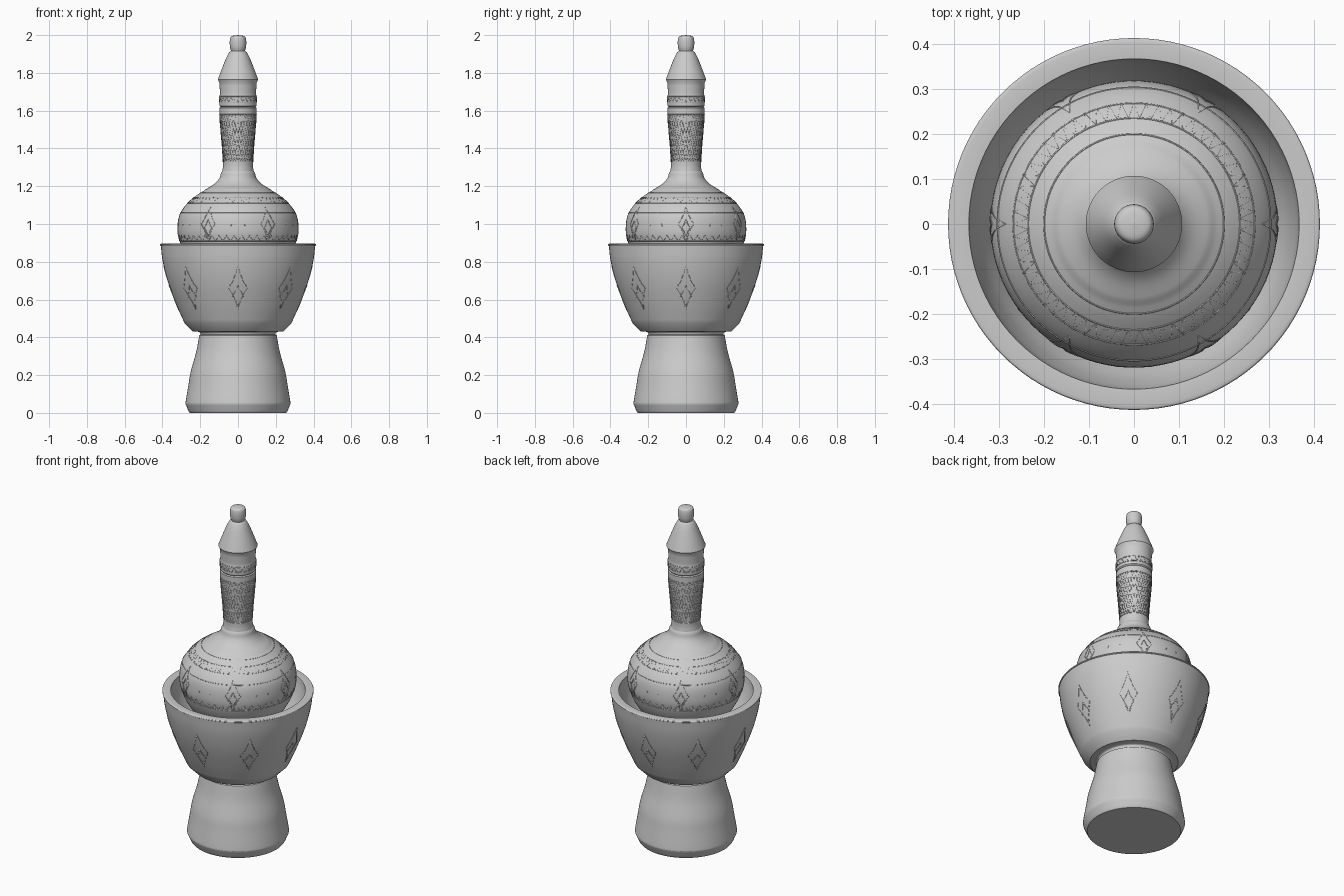
import bpy
import math
from mathutils import Vector

cube = bpy.data.objects.get("Cube")
if cube:
    bpy.data.objects.remove(cube)

TAU = 2 * math.pi
SIDES = 96

grey = bpy.data.materials.new("stone grey")
grey.use_nodes = True
colour = (0.6, 0.6, 0.6, 1)
grey.diffuse_color = colour
grey.node_tree.nodes["Principled BSDF"].inputs["Base Color"].default_value = colour


def smooth_run(points, steps=5):
    """Catmull-Rom curve through one smooth run of (radius, z) points."""
    pts = [Vector(p) for p in points]
    if len(pts) < 3:
        return pts
    ext = [2 * pts[0] - pts[1]] + pts + [2 * pts[-1] - pts[-2]]
    out = []
    for a, b, c, d in zip(ext, ext[1:], ext[2:], ext[3:]):
        for i in range(steps):
            t = i / steps
            out.append(0.5 * (2 * b + (c - a) * t + (2 * a - 5 * b + 4 * c - d) * t ** 2
                              + (3 * b - a - 3 * c + d) * t ** 3))
    return out + [pts[-1]]


def profile(*runs):
    """Join smooth runs; a crease is left where two runs meet."""
    out = []
    for run in runs:
        for p in smooth_run(run):
            if not out or (p - out[-1]).length > 1e-4:
                out.append(p)
    return out


def lathe(name, prof):
    verts, rings, faces = [], [], []
    for r, z in prof:
        if r < 1e-4:
            rings.append([len(verts)] * SIDES)
            verts.append((0, 0, z))
        else:
            rings.append(range(len(verts), len(verts) + SIDES))
            verts += [(r * math.cos(TAU * k / SIDES), r * math.sin(TAU * k / SIDES), z)
                      for k in range(SIDES)]
    for lo, hi in zip(rings, rings[1:]):
        for k in range(SIDES):
            n = (k + 1) % SIDES
            faces.append(list(dict.fromkeys((lo[k], lo[n], hi[n], hi[k]))))
    mesh = bpy.data.meshes.new(name)
    mesh.from_pydata(verts, [], faces)
    mesh.materials.append(grey)
    obj = bpy.data.objects.new(name, mesh)
    bpy.context.collection.objects.link(obj)
    finish(obj)


def finish(obj):
    bpy.ops.object.select_all(action='DESELECT')
    obj.select_set(True)
    bpy.context.view_layer.objects.active = obj
    if obj.type == 'CURVE':
        bpy.ops.object.convert(target='MESH')
    else:
        bpy.ops.object.shade_smooth_by_angle(angle=math.radians(25))


def radius_at(prof, z):
    for a, b in zip(prof, prof[1:]):
        if a.y <= z <= b.y and b.y > a.y:
            return a.x + (b.x - a.x) * (z - a.y) / (b.y - a.y)
    return prof[-1].x


def relief(name, prof, lines, wire):
    """Fine raised lines laid on a turned surface; lines hold (angle, z, closed)."""
    curve = bpy.data.curves.new(name, 'CURVE')
    curve.dimensions = '3D'
    curve.bevel_depth = wire
    curve.bevel_resolution = 0
    curve.materials.append(grey)
    for pts, closed in lines:
        spline = curve.splines.new('POLY')
        spline.points.add(len(pts) - 1)
        spline.use_cyclic_u = closed
        for sp, (a, z) in zip(spline.points, pts):
            r = radius_at(prof, z)
            sp.co = (r * math.cos(a), r * math.sin(a), z, 1)
    obj = bpy.data.objects.new(name, curve)
    bpy.context.collection.objects.link(obj)
    finish(obj)


def diamond(angle, z, half_w, half_h, n=5):
    """Diamond outline with slightly hollow sides."""
    corners = [(0, -1), (1, 0), (0, 1), (-1, 0)]
    pts = []
    for i, (ax, az) in enumerate(corners):
        bx, bz = corners[(i + 1) % 4]
        for k in range(n):
            t = k / n
            pull = 1 - 0.5 * t * (1 - t)
            pts.append((angle + half_w * pull * (ax + (bx - ax) * t),
                        z + half_h * pull * (az + (bz - az) * t)))
    return pts, True


def ring(z):
    return [(TAU * k / SIDES, z) for k in range(SIDES)], True


def zigzag(z0, z1, teeth):
    return [(TAU * k / (2 * teeth), z1 if k % 2 else z0) for k in range(2 * teeth)], True


# Pedestal and bowl, one turned body
outer = profile(
    [(0, 0), (0.255, 0)],
    [(0.255, 0), (0.262, 0.01), (0.277, 0.045)],
    [(0.277, 0.045), (0.277, 0.06), (0.262, 0.15), (0.25, 0.22), (0.222, 0.32), (0.205, 0.41)],
    [(0.205, 0.41), (0.197, 0.415)],
    [(0.197, 0.415), (0.205, 0.428), (0.24, 0.432)],
    [(0.24, 0.432), (0.283, 0.475)],
    [(0.283, 0.475), (0.325, 0.57), (0.37, 0.69), (0.398, 0.8), (0.409, 0.885)],
    [(0.409, 0.885), (0.413, 0.888), (0.411, 0.894), (0.404, 0.896)])
inner = profile(
    [(0.404, 0.896), (0.367, 0.893)],
    [(0.367, 0.893), (0.358, 0.84), (0.33, 0.76), (0.27, 0.67), (0.15, 0.63), (0, 0.62)])
lathe("pedestal_bowl", outer + inner[1:])

# Round flask with tall neck and pointed stopper
flask = profile(
    [(0, 0.64), (0.14, 0.645)],
    [(0.14, 0.645), (0.2, 0.72), (0.28, 0.84), (0.312, 0.92), (0.319, 0.98),
     (0.308, 1.05), (0.268, 1.11), (0.222, 1.15), (0.178, 1.178)],
    [(0.178, 1.178), (0.172, 1.184)],
    [(0.172, 1.184), (0.128, 1.21), (0.1, 1.24), (0.09, 1.27)],
    [(0.09, 1.27), (0.083, 1.28)],
    [(0.083, 1.28), (0.079, 1.32), (0.085, 1.42), (0.096, 1.55), (0.098, 1.615)],
    [(0.098, 1.615), (0.092, 1.62)],
    [(0.092, 1.62), (0.098, 1.626)],
    [(0.098, 1.626), (0.099, 1.67), (0.096, 1.69), (0.098, 1.745)],
    [(0.098, 1.745), (0.107, 1.765)],
    [(0.107, 1.765), (0.09, 1.81), (0.062, 1.88), (0.046, 1.91)],
    [(0.046, 1.91), (0.037, 1.917)],
    [(0.037, 1.917), (0.043, 1.94), (0.043, 1.975), (0.034, 1.994), (0, 2.0)])
lathe("flask", flask)

# Nested diamonds around the bowl
bowl_lines = []
for k in range(8):
    a = TAU * k / 8
    bowl_lines += [diamond(a, 0.66, 0.14, 0.115), diamond(a, 0.62, 0.09, 0.055)]
relief("bowl_diamonds", outer, bowl_lines, 0.002)

# Pointed motifs and patterned bands on the flask body
body_lines = []
for k in range(6):
    a = TAU * k / 6
    body_lines += [diamond(a, 1.0, 0.13, 0.09), diamond(a, 0.98, 0.07, 0.045)]
    body_lines.append(([(a + TAU / 12 + s * 0.22, 1.06 - abs(s) * 0.13)
                        for s in (-1, -0.5, 0, 0.5, 1)], False))
body_lines += [ring(1.06), ring(1.11), ring(1.14), ring(1.165), ring(0.91),
               zigzag(1.11, 1.14, 60), zigzag(0.91, 0.94, 48)]
relief("body_pattern", flask, body_lines, 0.002)

# Fine lattice on the neck
neck_lines = [ring(1.33), ring(1.58), ring(1.645), ring(1.675), zigzag(1.645, 1.675, 24)]
for i in range(5):
    z = 1.33 + 0.05 * i
    neck_lines += [zigzag(z, z + 0.05, 18), zigzag(z + 0.05, z, 18)]
relief("neck_pattern", flask, neck_lines, 0.002)
